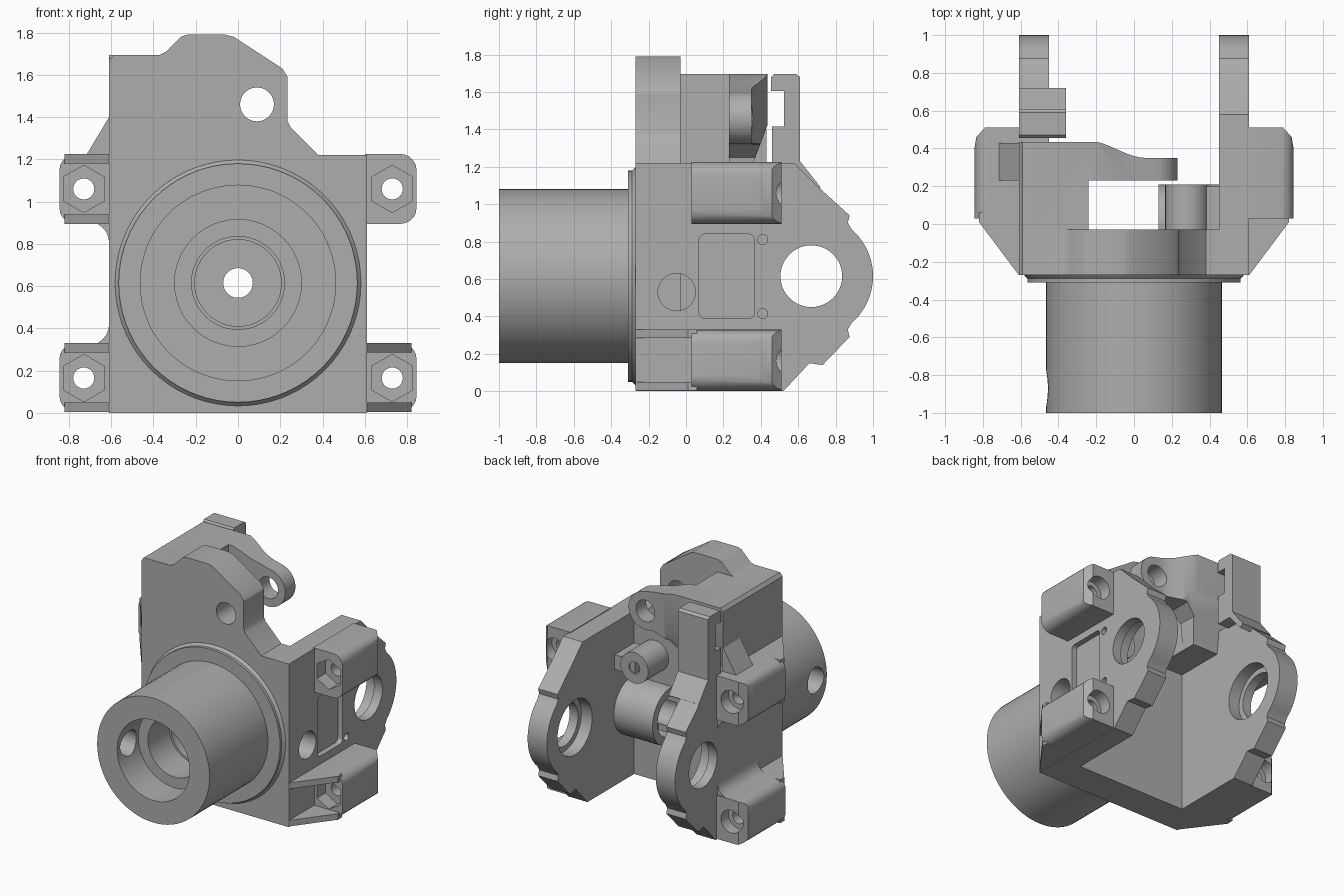
import bpy, bmesh
from math import sin, cos, pi, radians

if "Cube" in bpy.data.objects:
    bpy.data.objects.remove(bpy.data.objects["Cube"])

grey = bpy.data.materials.new("plain grey")
grey.use_nodes = True
grey.diffuse_color = (0.42, 0.42, 0.42, 1)
grey.node_tree.nodes["Principled BSDF"].inputs["Base Color"].default_value = grey.diffuse_color

parts, helpers = [], []


def prism(name, axis, pts, lo, hi, helper=False):
    """Extrude an outline along an axis."""
    place = {"x": lambda a, b, d: (d, a, b),
             "y": lambda a, b, d: (a, d, b),
             "z": lambda a, b, d: (a, b, d)}[axis]
    bm = bmesh.new()
    low = [bm.verts.new(place(a, b, lo)) for a, b in pts]
    high = [bm.verts.new(place(a, b, hi)) for a, b in pts]
    bm.faces.new(low)
    bm.faces.new(high)
    for i in range(len(pts)):
        j = (i + 1) % len(pts)
        bm.faces.new((low[i], low[j], high[j], high[i]))
    bmesh.ops.recalc_face_normals(bm, faces=bm.faces)
    mesh = bpy.data.meshes.new(name)
    bm.to_mesh(mesh)
    bm.free()
    mesh.materials.append(grey)
    obj = bpy.data.objects.new(name, mesh)
    bpy.context.collection.objects.link(obj)
    obj.hide_render = helper
    (helpers if helper else parts).append(obj)
    return obj


def arc(a, b, r, start=0, end=360, n=48):
    last = n if end - start == 360 else n - 1
    angles = [radians(start + (end - start) * i / last) for i in range(n)]
    return [(a + r * cos(t), b + r * sin(t)) for t in angles]


def rod(name, axis, a, b, r, lo, hi, helper=False, n=48):
    return prism(name, axis, arc(a, b, r, n=n), lo, hi, helper)


def box(a0, a1, b0, b1):
    return [(a0, b0), (a1, b0), (a1, b1), (a0, b1)]


def round_box(a0, a1, b0, b1, r):
    return (arc(a1 - r, b1 - r, r, 0, 90, 6) + arc(a0 + r, b1 - r, r, 90, 180, 6)
            + arc(a0 + r, b0 + r, r, 180, 270, 6) + arc(a1 - r, b0 + r, r, 270, 360, 6))


def combine(obj, others, operation="DIFFERENCE"):
    bpy.context.view_layer.objects.active = obj
    for other in others:
        mod = obj.modifiers.new("cut", "BOOLEAN")
        mod.operation, mod.solver, mod.object = operation, "EXACT", other
        bpy.ops.object.modifier_apply(modifier=mod.name)


AXLE = 0.615

# Shared holes: stepped barrel bore, side port, pivot pin
bores = [rod("bore_cut", "y", 0, AXLE, r, lo, hi, True) for r, lo, hi in
         ((0.30, -1.1, -0.75), (0.22, -0.8, -0.5), (0.205, -0.6, -0.15), (0.07, -0.3, 0.1))]
port = rod("port_cut", "x", -0.05, 0.53, 0.1, 0.1, 0.8, True)
pin = rod("pin_cut", "y", 0.09, 1.46, 0.08, -0.4, 0.5, True)

# Front plate with raised shoulder
plate = prism("front_plate", "y", [
    (-0.61, 0), (0.61, 0), (0.61, 1.22), (0.38, 1.22), (0.25, 1.35), (0.235, 1.38),
    (0.235, 1.59), (0.21, 1.63), (-0.02, 1.78), (-0.06, 1.79), (-0.24, 1.79),
    (-0.27, 1.78), (-0.34, 1.71), (-0.37, 1.695), (-0.59, 1.695), (-0.61, 1.67)], -0.27, -0.03)
combine(plate, bores + [port, pin])

# Barrel and its flared flange
barrel = rod("barrel", "y", 0, AXLE, 0.465, -1, -0.26, n=72)
cross_hole = rod("cross_hole_cut", "x", -0.87, 0.62, 0.095, -0.6, -0.15, True)
combine(barrel, bores + [cross_hole])
flange = rod("flange", "y", 0, AXLE, 0.565, -0.31, -0.25, n=72)
flare = rod("flange_flare", "y", 0, AXLE, 0.6, -0.29, -0.25, n=72)
for v in flare.data.vertices:
    if v.co.y < -0.28:
        v.co.x *= 0.94
        v.co.z = AXLE + (v.co.z - AXLE) * 0.94
for ring in (flange, flare):
    combine(ring, bores)

# Side cheeks with a rounded nose and stepped bearing hole
nose = arc(0.67, AXLE, 0.33, -49, 49, 24)
cheek_outline = ([(-0.27, 0), (0.52, 0), (0.66, 0.15), (0.73, 0.14), (0.875, 0.29), (0.865, 0.33)]
                 + nose + [(0.865, 0.9), (0.875, 0.94), (0.71, 1.09), (0.58, 1.22), (-0.27, 1.22)])
for side, s in (("left", 1), ("right", -1)):
    cheek = prism(side + "_cheek", "x", cheek_outline, s * 0.45, s * 0.61)
    cuts = [rod("axle_cut", "x", 0.67, AXLE, 0.165, s * 0.4, s * 0.7, True),
            rod("bearing_cut", "x", 0.67, AXLE, 0.205, s * 0.4, s * 0.54, True)]
    if s == 1:
        cuts += [port, prism("panel_cut", "x", round_box(0.07, 0.365, 0.39, 0.84, 0.03), 0.57, 0.7, True)]
        cuts += [rod("dot_cut", "x", 0.41, z, 0.027, 0.55, 0.7, True, 16) for z in (0.415, 0.81)]
    combine(cheek, cuts)

    # Screw lugs: rounded blocks with hex pockets in front, round seats behind
    for level, z0, z1, zc in (("lower", 0.005, 0.33, 0.165), ("upper", 0.895, 1.225, 1.06)):
        lug = prism(f"{side}_{level}_lug", "y", round_box(0.5, 0.845, z0, z1, 0.075), 0.03, 0.51)
        trim = prism("lug_trim", "z", [(0.6, 0), (0.845, 0), (0.845, 0.4), (0.835, 0.46),
                                       (0.79, 0.51), (0.6, 0.51)], -0.1, 1.4, True)
        combine(lug, [trim], "INTERSECT")
        hexagon = [(0.73 + 0.112 * sin(i * pi / 3), zc + 0.112 * cos(i * pi / 3)) for i in range(6)]
        combine(lug, [prism("hex_cut", "y", hexagon, -0.1, 0.13, True),
                      rod("screw_cut", "y", 0.73, zc, 0.05, -0.1, 0.7, True, 24),
                      rod("seat_cut", "y", 0.73, zc, 0.085, 0.42, 0.7, True, 32)])
        group = [lug]
        # Sloping webs ahead of the lugs
        if level == "lower" or s == -1:
            for base in (z0, z1 - 0.045):
                group.append(prism(f"{side}_{level}_web", "z", [(0.6, -0.27), (0.61, -0.27),
                             (0.82, 0.01), (0.82, 0.06), (0.6, 0.06)], base, base + 0.045))
        if s == -1:
            # Concave fillet between lug and cheek
            zf, d = (z1 - 0.01, 1) if level == "lower" else (z0 + 0.01, -1)
            curve = [(0.71 - 0.1 * cos(t), zf + d * (0.1 - 0.1 * sin(t)))
                     for t in (i * pi / 12 for i in range(7))]
            group.append(prism("lug_fillet_" + level, "y", [(0.6, zf)] + curve, 0.03, 0.5))
            for obj in group:
                for v in obj.data.vertices:
                    v.co.x *= -1
                obj.data.flip_normals()

# Shoulder block sweeping into the pivot ear
sweep = [(-0.24 + 0.3 * t, 0.44 - 0.09 * t * t * (3 - 2 * t)) for t in (i / 10 for i in range(11))]
ear = prism("pivot_ear", "z", [(-0.24, -0.05), (-0.24, 0.23), (0.23, 0.23), (0.23, 0.35)]
            + sweep[::-1] + [(-0.61, 0.44), (-0.61, -0.05)], 1.0, 1.8)
front_shape = prism("ear_front_shape", "y", [(-0.61, 1.05), (-0.24, 1.05), (-0.22, 1.25), (-0.14, 1.32)]
                    + arc(0.09, 1.46, 0.14, -110, 80, 24)
                    + [(-0.05, 1.64), (-0.2, 1.695), (-0.59, 1.695), (-0.61, 1.67)], -0.1, 0.6, True)
side_shape = prism("ear_side_shape", "x", [(-0.06, 1.04), (0.34, 1.04), (0.36, 1.22), (0.435, 1.42),
                                           (0.435, 1.75), (-0.06, 1.75)], -0.7, 0.3, True)
combine(ear, [front_shape, side_shape], "INTERSECT")
combine(ear, [pin])

# Hooked post on the right cheek
prism("hook_post", "x", [(0.46, 1.2), (0.58, 1.2), (0.69, 1.07), (0.72, 1.09), (0.61, 1.23), (0.61, 1.68),
                         (0.59, 1.695), (0.47, 1.695), (0.455, 1.68), (0.455, 1.605), (0.525, 1.605),
                         (0.525, 1.415), (0.46, 1.415)], -0.61, -0.36)
# Gusset beside the shoulder block
prism("shoulder_gusset", "y", [(-0.6, 1.2), (-0.73, 1.2), (-0.61, 1.4), (-0.6, 1.4)], 0.23, 0.43)

# Inner bosses: side port tube and small pivot tube
port_boss = rod("port_boss", "x", 0, 0.53, 0.21, 0.13, 0.46)
combine(port_boss, [port, rod("port_seat_cut", "x", 0, 0.53, 0.15, 0.05, 0.25, True)] + bores)
small_boss = rod("pivot_boss", "y", 0.28, 0.93, 0.115, -0.05, 0.21, n=32)
combine(small_boss, [rod("pivot_boss_cut", "y", 0.28, 0.93, 0.045, 0.05, 0.3, True, 20)])
prism("boss_web", "y", box(0.28, 0.46, 0.87, 0.98), -0.05, 0.2)

# Finish: remove cutters, smooth curved faces
for h in helpers:
    bpy.data.objects.remove(h)
bpy.ops.object.select_all(action="DESELECT")
for p in parts:
    p.select_set(True)
bpy.context.view_layer.objects.active = parts[0]
bpy.ops.object.shade_smooth_by_angle(angle=radians(30))
